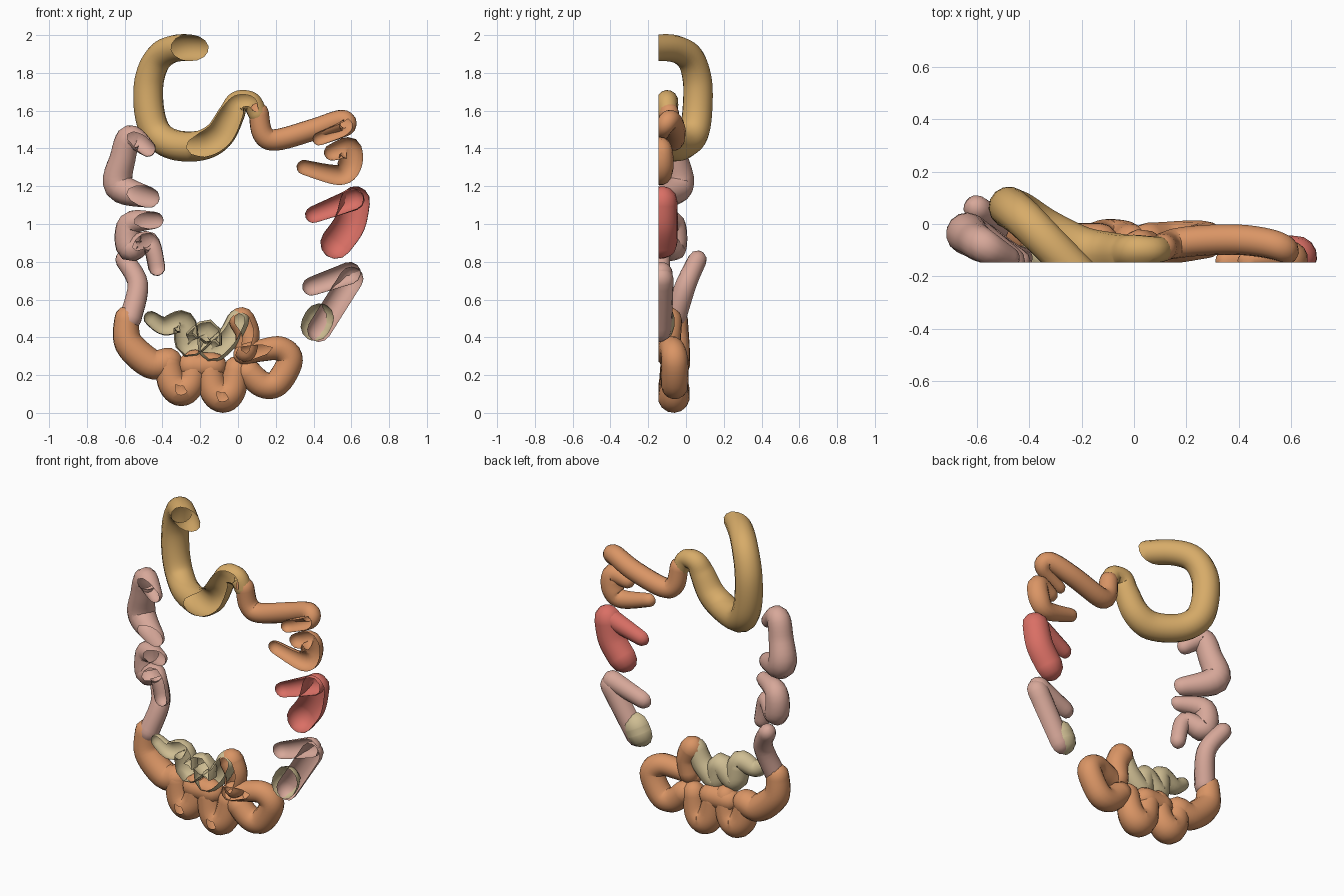
import bpy, bmesh, math
from mathutils import Vector

cube = bpy.data.objects.get("Cube")
if cube:
    bpy.data.objects.remove(cube)

CUT_PLANE = -.146   # the whole model is sliced open here
SIDES = 14
STEPS_PER_POINT = 6


def material(name, red_part, green_part, blue_part):
    colour = (red_part, green_part, blue_part, 1)
    mat = bpy.data.materials.new(name)
    mat.use_nodes = True
    mat.diffuse_color = colour
    shader = mat.node_tree.nodes["Principled BSDF"]
    shader.inputs["Base Color"].default_value = colour
    return mat


gold = material("gold", .68, .41, .14)
orange = material("orange", .7, .3, .13)
red = material("red", .7, .16, .13)
pink = material("pink", .68, .39, .32)
beige = material("beige", .62, .51, .29)


def blend(values, t):
    """Smooth curve through evenly spaced values, with t from start to end."""
    last = len(values) - 1
    place = t * last
    i = max(0, min(int(place), last - 1))
    f = place - i
    a, b, c, d = (values[max(0, min(k, last))] for k in range(i - 1, i + 3))
    return (b + (c - a) * (f / 2) + (a * 2 - b * 5 + c * 4 - d) * (f * f / 2)
            + (b * 3 - a - c * 3 + d) * (f ** 3 / 2))


def arc(centre, width, height, start, end, count):
    """Points along part of an ellipse facing the front, angles in degrees."""
    points = []
    for i in range(count):
        angle = math.radians(start + (end - start) * i / (count - 1))
        points.append((centre[0] + width * math.cos(angle),
                       centre[1] + height * math.sin(angle)))
    return points


def add_domes(centres, radii):
    """Round off both ends of a tube."""
    first, last = centres[0], centres[-1]
    first_radius, last_radius = radii[0], radii[-1]
    first_way = (first - centres[1]).normalized()
    last_way = (last - centres[-2]).normalized()
    for degrees in (30, 60, 85):
        out = math.sin(math.radians(degrees))
        shrink = math.cos(math.radians(degrees))
        centres.insert(0, first + first_way * first_radius * out)
        radii.insert(0, first_radius * shrink)
        centres.append(last + last_way * last_radius * out)
        radii.append(last_radius * shrink)


def tube(name, mat, path, thick, depth):
    """Round-ended hollow tube along a front path, sliced open at the cut plane.
    thick and depth are spread evenly along the path."""
    path = [Vector(point) for point in path]
    steps = STEPS_PER_POINT * (len(path) - 1)
    centres, radii = [], []
    for i in range(steps + 1):
        across, height = blend(path, i / steps)
        centres.append(Vector((across, blend(depth, i / steps), height)))
        radii.append(blend(thick, i / steps))
    add_domes(centres, radii)

    # sweep a ring along the centre line
    bm = bmesh.new()
    rings = []
    side = None
    for i, (centre, radius) in enumerate(zip(centres, radii)):
        ahead = centres[min(i + 1, len(centres) - 1)]
        way = (ahead - centres[max(i - 1, 0)]).normalized()
        side = (side - way * side.dot(way)).normalized() if side else way.orthogonal().normalized()
        up = way.cross(side)
        ring = []
        for j in range(SIDES):
            angle = math.tau * j / SIDES
            offset = side * math.cos(angle) + up * math.sin(angle)
            ring.append(bm.verts.new(centre + offset * radius))
        rings.append(ring)
    for near, far in zip(rings, rings[1:]):
        for j in range(SIDES):
            bm.faces.new((near[j - 1], near[j], far[j], far[j - 1]))
    bm.faces.new(reversed(rings[0]))
    bm.faces.new(rings[-1])

    # slice away the front
    bmesh.ops.bisect_plane(bm, geom=bm.verts[:] + bm.edges[:] + bm.faces[:],
                           plane_co=(0, CUT_PLANE, 0), plane_no=(0, -1, 0),
                           clear_outer=True)
    mesh = bpy.data.meshes.new(name)
    bm.to_mesh(mesh)
    bm.free()
    mesh.materials.append(mat)
    part = bpy.data.objects.new(name, mesh)
    bpy.context.collection.objects.link(part)
    bpy.ops.object.select_all(action='DESELECT')
    part.select_set(True)
    bpy.context.view_layer.objects.active = part
    bpy.ops.object.shade_smooth_by_angle(angle=math.radians(45))


# Large upper pouch: a wide hook running into a small arch
pouch = [(-.2, 1.93), (-.33, 1.93), (-.42, 1.88), (-.47, 1.76), (-.47, 1.6),
         (-.43, 1.48), (-.34, 1.42), (-.2, 1.415), (-.1, 1.47)]
neck = arc(centre=(.035, 1.58), width=.07, height=.075, start=180, end=0, count=4)
tube("upper_pouch", gold, pouch + neck, thick=(.07, .075, .08, .08, .08, .06, .05),
     depth=(-.2, -.07, .02, .06, .06, .04, -.02, -.09, -.11, -.11, -.1, -.1, -.095))

# Right column of coils
tube("upper_right_coil", orange,
     [(.11, 1.59), (.13, 1.48), (.2, 1.445), (.4, 1.5), (.55, 1.55), (.57, 1.51), (.43, 1.45)],
     thick=(.053, .058, .055, .035), depth=(-.09, -.075, -.06, -.1, -.14))
tube("right_orange_coil", orange,
     [(.5, 1.38), (.59, 1.4), (.59, 1.31), (.53, 1.26), (.35, 1.3)],
     thick=(.045, .06, .065, .055, .04), depth=(-.14, -.13, -.14))
tube("right_red_body", red, [(.62, 1.12), (.59, 1), (.52, .9)],
     thick=(.08, .085, .085), depth=(-.125, -.13))
tube("right_red_branch", red, [(.61, 1.13), (.4, 1.05)], thick=(.06, .045), depth=(-.12, -.14))
tube("right_pink_body", pink, [(.6, .71), (.43, .44)], thick=(.065, .065), depth=(-.13, -.14))
tube("right_pink_branch", pink, [(.59, .74), (.39, .67)], thick=(.06, .05), depth=(-.13, -.14))
tube("right_beige_end", beige, [(.43, .5), (.41, .46)], thick=(.08, .08), depth=(-.14, -.14))

# Left column of coils
tube("left_upper_coil", pink,
     [(-.48, 1.4), (-.57, 1.46), (-.61, 1.35), (-.63, 1.2), (-.47, 1.14)],
     thick=(.045, .065, .07, .08, .055), depth=(-.13, -.085, -.06, -.04, -.14))
tube("left_middle_coil", pink,
     [(-.44, 1.02), (-.57, 1), (-.57, .87), (-.47, .91), (-.43, .77)],
     thick=(.045, .065, .07, .05, .045), depth=(-.14, -.07, -.07, -.12, -.13))
tube("left_lower_coil", pink, [(-.6, .81), (-.53, .68), (-.57, .5)],
     thick=(.05, .06), depth=(.06, 0, -.06))

# Lower chain of folds
tube("lower_left_fold", orange, [(-.59, .5), (-.58, .37), (-.46, .26), (-.37, .27)],
     thick=(.065, .08, .075), depth=(-.055, -.06))
for name, across, bottom in (("lower_fold_left", -.3, .12), ("lower_fold_middle", -.08, .085)):
    bend = arc(centre=(across, bottom + .15), width=.07, height=.15, start=180, end=360, count=5)
    tube(name, orange, bend, thick=(.07, .085, .065), depth=(-.065, -.065))
tube("lower_fold_link", orange, [(-.25, .25), (-.13, .25)], thick=(.07, .07), depth=(-.065, -.065))
tube("lower_right_fold", orange,
     [(.05, .22), (.13, .15), (.21, .16), (.275, .28), (.22, .34), (.12, .33), (.03, .31)],
     thick=(.07, .07, .055), depth=(-.065, -.06, -.11))
tube("lower_upright_fold", orange, [(.04, .33), (.05, .42), (.02, .49)],
     thick=(.06, .07), depth=(-.09, -.09))

# Inner coil: a sagging zigzag
tube("inner_beige_coil", beige,
     [(-.46, .5), (-.39, .46), (-.29, .48), (-.26, .36), (-.16, .43), (-.14, .33), (-.05, .4), (0, .49)],
     thick=(.04, .065, .065, .06), depth=(-.13, -.11, -.1))
